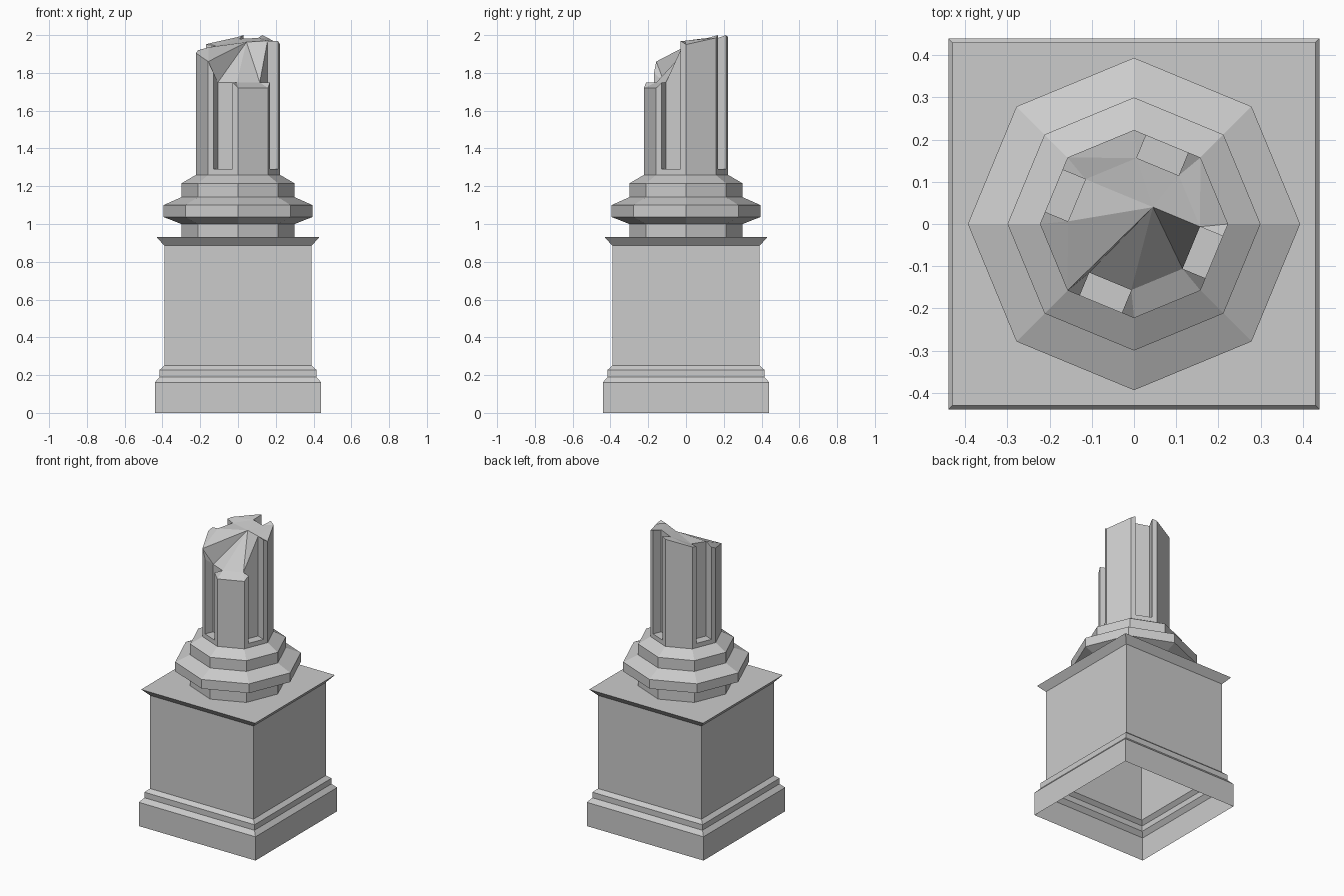
import bpy, bmesh
from math import cos, sin, radians, pi
from mathutils import Vector

if "Cube" in bpy.data.objects:
    bpy.data.objects.remove(bpy.data.objects["Cube"])


def make_object(name, bm):
    bmesh.ops.recalc_face_normals(bm, faces=bm.faces)
    mesh = bpy.data.meshes.new(name)
    bm.to_mesh(mesh)
    bm.free()
    obj = bpy.data.objects.new(name, mesh)
    bpy.context.collection.objects.link(obj)
    return obj


def lathe(name, profile, sides, turn, cap_top):
    """Stack of polygon rings from (radius, z) pairs, open below."""
    bm = bmesh.new()
    rings = [[bm.verts.new((r * cos(turn + 2 * pi * i / sides),
                            r * sin(turn + 2 * pi * i / sides), z))
              for i in range(sides)] for r, z in profile]
    for a, b in zip(rings, rings[1:]):
        for i in range(sides):
            j = (i + 1) % sides
            bm.faces.new((a[i], a[j], b[j], b[i]))
    if cap_top:
        bm.faces.new(rings[-1])
    return make_object(name, bm)


# Square pedestal: plinth, moulding, block and flared cornice
half_widths = [(.44, 0), (.44, .162), (.415, .19), (.415, .228), (.39, .25),
               (.39, .885), (.43, .93)]
lathe("pedestal", [(w * 2 ** .5, z) for w, z in half_widths], 4, pi / 4, True)

# Octagonal column base
lathe("column_base", [(.30, .93), (.30, 1.0), (.394, 1.037), (.394, 1.10),
                      (.30, 1.142), (.30, 1.215), (.223, 1.26)], 8, 0, False)

# Broken fluted shaft: a flute is cut in every second face
R, FLOOR, FOOT = .223, 1.29, 1.26
APOTHEM, FLUTE_IN, FLUTE_HALF = R * cos(pi / 8), .147, .054
# Top heights per quarter: corner, flute out/in/in/out, corner
heights = {45: (1.985, 2.0, 1.985, 1.98, 2.0, 1.99),
           135: (1.955, 1.95, 1.945, 1.935, 1.92, 1.905),
           225: (1.86, 1.80, 1.75, 1.75, 1.75, 1.72),
           315: (1.72, 1.75, 1.75, 1.97, 1.97, 1.95)}
bm = bmesh.new()
top, low, foot = {}, [], []
for t, zs in heights.items():
    n = Vector((cos(radians(t + 22.5)), sin(radians(t + 22.5))))
    s = Vector((-n.y, n.x))
    edge = R * sin(pi / 8)
    outline = [(APOTHEM, -edge), (APOTHEM, -FLUTE_HALF), (FLUTE_IN, -FLUTE_HALF),
               (FLUTE_IN, FLUTE_HALF), (APOTHEM, FLUTE_HALF), (APOTHEM, edge)]
    pts = [n * d + s * w for d, w in outline]
    ring = [bm.verts.new((*p, FLOOR)) for p in pts]
    low += ring
    top[t] = [bm.verts.new((*p, z)) for p, z in zip(pts, zs)]
    foot += [bm.verts.new((*pts[k], FOOT)) for k in (0, 5)]
    bm.faces.new(ring[1:5])                                  # flute floor
    bm.faces.new((foot[-2], foot[-1], ring[5], ring[4], ring[1], ring[0]))
upper = [v for ring in top.values() for v in ring]
for i in range(24):                                          # shaft walls
    j = (i + 1) % 24
    bm.faces.new((low[i], low[j], upper[j], upper[i]))
for q in range(4):                                           # plain face feet
    a, b = 2 * q + 1, (2 * q + 2) % 8
    bm.faces.new((foot[a], foot[b], low[(6 * q + 6) % 24], low[6 * q + 5]))

# Jagged break, built around one inner peak
peak = bm.verts.new((.045, .04, 1.963))
A, B, C, D = (top[t] for t in (45, 135, 225, 315))
broken = [(peak, D[3], D[4], D[5], A[0], A[1], A[2]),
          (peak, A[2], A[3]),
          (peak, A[3], A[4], A[5], B[0], B[1], B[2]),
          (peak, B[2], B[3]),
          (peak, B[3], C[0]),
          (B[3], B[4], B[5], C[0]),
          (peak, C[0], C[2]),
          (C[0], C[1], C[2]),
          (peak, C[2], C[3], D[2]),
          (peak, D[2], D[3]),
          (C[3], C[4], C[5], D[0], D[1], D[2])]
faces = [bm.faces.new(f) for f in broken]
bm.normal_update()
bmesh.ops.triangulate(bm, faces=[f for f in faces if len(f.verts) > 3])
make_object("broken_shaft", bm)
